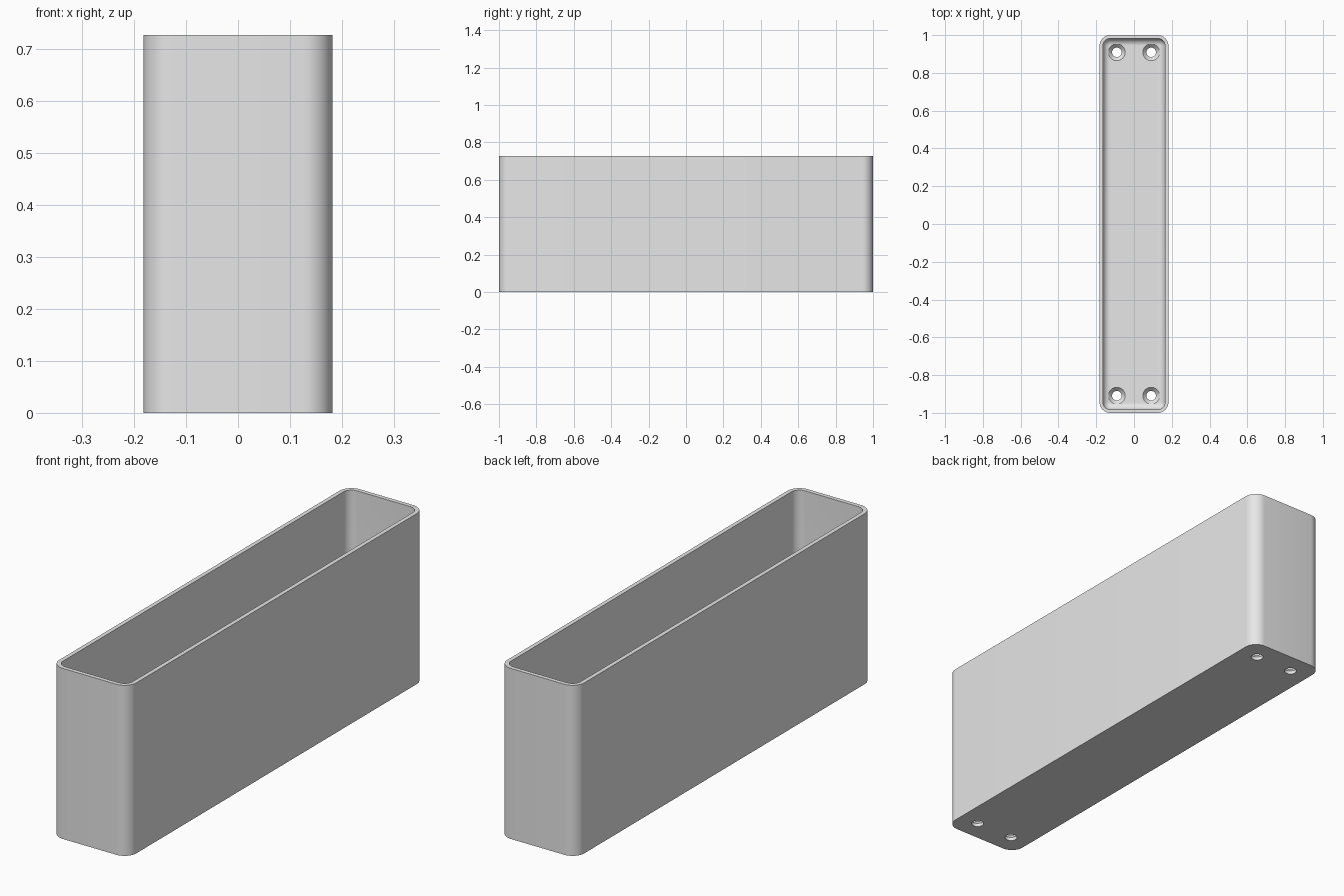
import bpy
import bmesh
from math import sin, cos, pi

cube = bpy.data.objects.get("Cube")
if cube:
    bpy.data.objects.remove(cube, do_unlink=True)

HALF_X, HALF_Y, HEIGHT = 0.182, 1.0, 0.727
CORNER, WALL, FLOOR, FILLET = 0.056, 0.018, 0.036, 0.036
HOLE_X, HOLE_Y, HOLE_R, SINK_R = 0.091, 0.909, 0.025, 0.045

grey = bpy.data.materials.new("light grey")
grey.use_nodes = True
grey.diffuse_color = (0.8, 0.8, 0.8, 1)
grey.node_tree.nodes["Principled BSDF"].inputs["Base Color"].default_value = (0.8, 0.8, 0.8, 1)


def rounded_ring(inset, z, steps=10):
    """Rounded rectangle, moved inwards by inset."""
    r = CORNER - inset
    points = []
    for i, (sx, sy) in enumerate([(1, 1), (-1, 1), (-1, -1), (1, -1)]):
        for k in range(steps + 1):
            a = (i + k / steps) * pi / 2
            points.append((sx * (HALF_X - CORNER) + r * cos(a),
                           sy * (HALF_Y - CORNER) + r * sin(a), z))
    return points


def circle_ring(x, y, r, z, steps=40):
    return [(x + r * cos(2 * pi * k / steps), y + r * sin(2 * pi * k / steps), z)
            for k in range(steps)]


def loft(bm, rings):
    """Skin a stack of rings and cap both ends."""
    loops = [[bm.verts.new(p) for p in ring] for ring in rings]
    for a, b in zip(loops, loops[1:]):
        for i in range(len(a)):
            j = (i + 1) % len(a)
            bm.faces.new((a[i], a[j], b[j], b[i]))
    bm.faces.new(loops[0][::-1])
    bm.faces.new(loops[-1])


def make_object(name, bm):
    bmesh.ops.recalc_face_normals(bm, faces=bm.faces[:])
    mesh = bpy.data.meshes.new(name)
    bm.to_mesh(mesh)
    bm.free()
    mesh.materials.append(grey)
    obj = bpy.data.objects.new(name, mesh)
    bpy.context.collection.objects.link(obj)
    return obj


# Open box: outer wall, rim, inner wall, filleted floor
rings = [rounded_ring(0, 0), rounded_ring(0, HEIGHT), rounded_ring(WALL, HEIGHT)]
for k in range(9):
    a = k / 8 * pi / 2
    rings.append(rounded_ring(WALL + FILLET * (1 - cos(a)),
                              FLOOR + FILLET * (1 - sin(a))))
bm = bmesh.new()
loft(bm, rings)
box = make_object("open_box", bm)

# Countersunk screw holes at the four floor corners
bm = bmesh.new()
for x in (-HOLE_X, HOLE_X):
    for y in (-HOLE_Y, HOLE_Y):
        profile = [(HOLE_R, -0.02), (HOLE_R, 0.015), (SINK_R, FLOOR + 0.0005), (SINK_R, 0.1)]
        loft(bm, [circle_ring(x, y, r, z) for r, z in profile])
cutter = make_object("screw_hole_cutter", bm)
cutter.hide_render = True

cut = box.modifiers.new("screw_holes", "BOOLEAN")
cut.operation = "DIFFERENCE"
cut.solver = "EXACT"
cut.object = cutter

bpy.ops.object.select_all(action="DESELECT")
box.select_set(True)
bpy.context.view_layer.objects.active = box
bpy.ops.object.modifier_apply(modifier=cut.name)
bpy.data.objects.remove(cutter, do_unlink=True)
bpy.ops.object.shade_smooth_by_angle(angle=pi / 6)
